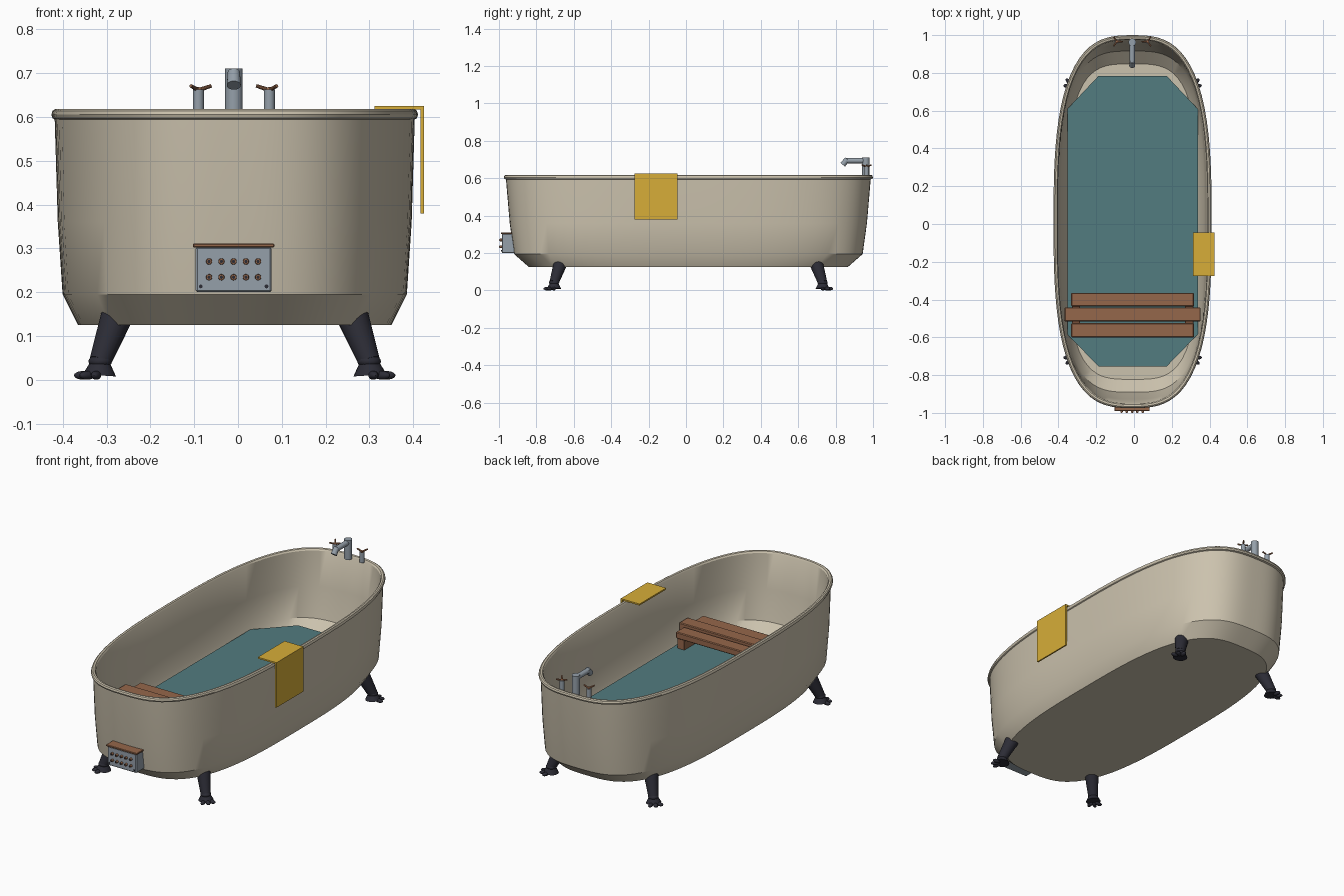
import bpy, bmesh, math
from mathutils import Vector, Matrix

if "Cube" in bpy.data.objects:
    bpy.data.objects.remove(bpy.data.objects["Cube"])

CX, CY = -0.0075, 0.0125  # centre of the tub


def mat(name, r, g, b):
    m = bpy.data.materials.new(name)
    m.diffuse_color = (r, g, b, 1)
    m.use_nodes = True
    m.node_tree.nodes["Principled BSDF"].inputs["Base Color"].default_value = m.diffuse_color
    return m


CREAM = mat("cream enamel", 0.60, 0.54, 0.42)
WATER = mat("teal water", 0.085, 0.2, 0.215)
WOOD = mat("brown wood", 0.30, 0.135, 0.07)
GOLD = mat("gold towel", 0.68, 0.42, 0.04)
METAL = mat("grey metal", 0.30, 0.35, 0.40)
IRON = mat("dark iron", 0.025, 0.025, 0.036)


def finish(bm, name, material, angle=35):
    bmesh.ops.recalc_face_normals(bm, faces=bm.faces)
    me = bpy.data.meshes.new(name)
    bm.to_mesh(me)
    bm.free()
    for p in me.polygons:
        p.use_smooth = True
    me.set_sharp_from_angle(angle=math.radians(angle))
    me.materials.append(material)
    ob = bpy.data.objects.new(name, me)
    bpy.context.collection.objects.link(ob)
    return ob


def add_box(bm, lo, hi, bevel=0.0):
    lo, hi = Vector(lo), Vector(hi)
    m = Matrix.Translation((lo + hi) / 2) @ Matrix.Diagonal((*(hi - lo), 1))
    vs = bmesh.ops.create_cube(bm, size=1, matrix=m)["verts"]
    if bevel:
        es = {e for v in vs for e in v.link_edges}
        bmesh.ops.bevel(bm, geom=list(es), offset=bevel, segments=1, affect='EDGES')


def box(name, lo, hi, material, bevel=0.0):
    bm = bmesh.new()
    add_box(bm, lo, hi, bevel)
    return finish(bm, name, material, 25)


def add_rod(bm, a, b, r1, r2, seg=20):
    a, b = Vector(a), Vector(b)
    d = b - a
    m = Matrix.Translation((a + b) / 2) @ d.to_track_quat('Z', 'Y').to_matrix().to_4x4()
    bmesh.ops.create_cone(bm, cap_ends=True, segments=seg, radius1=r1, radius2=r2,
                          depth=d.length, matrix=m)


def add_ball(bm, c, size, turn=0.0):
    m = Matrix.Translation(c) @ Matrix.Rotation(turn, 4, 'Z') @ Matrix.Diagonal((*size, 1))
    bmesh.ops.create_uvsphere(bm, u_segments=16, v_segments=10, radius=1, matrix=m)


# Tub shell: superellipse rings lofted up the outside, over the rim, down the inside
def ring(bm, a, b, z, n, seg=96):
    out = []
    for i in range(seg):
        t = 2 * math.pi * i / seg
        c, s = math.cos(t), math.sin(t)
        r = (abs(c) ** n + abs(s) ** n) ** (-1 / n)
        out.append(bm.verts.new((CX + a * r * c, CY + b * r * s, z)))
    return out


PROFILE = [
    (0.358, 0.852, 0.125, 3.1), (0.393, 0.932, 0.195, 3.1), (0.404, 0.955, 0.36, 3.0),
    (0.411, 0.975, 0.594, 2.9), (0.416, 0.984, 0.597, 2.9), (0.4185, 0.987, 0.605, 2.9),
    (0.416, 0.984, 0.614, 2.9), (0.410, 0.978, 0.618, 2.9), (0.401, 0.968, 0.616, 2.9),
    (0.396, 0.962, 0.608, 2.9), (0.389, 0.940, 0.42, 3.1), (0.378, 0.903, 0.26, 3.3),
    (0.345, 0.835, 0.20, 3.5),
]
bm = bmesh.new()
rings = [ring(bm, *p) for p in PROFILE]
for lo, hi in zip(rings, rings[1:]):
    for i in range(len(lo)):
        j = (i + 1) % len(lo)
        bm.faces.new((lo[i], lo[j], hi[j], hi[i]))
bm.faces.new(rings[0])
bm.faces.new(rings[-1])
finish(bm, "tub_shell", CREAM, 32)

# Water: flat octagonal sheet
bm = bmesh.new()
pts = [(0.345, 0.597), (0.18, 0.772), (-0.18, 0.772), (-0.345, 0.597),
       (-0.345, -0.597), (-0.18, -0.767), (0.18, -0.767), (0.345, -0.597)]
low = bm.faces.new([bm.verts.new((CX + x, CY + y, 0.25)) for x, y in pts])
top = bmesh.ops.extrude_face_region(bm, geom=[low])["geom"]
bmesh.ops.translate(bm, vec=(0, 0, 0.01), verts=[v for v in top if isinstance(v, bmesh.types.BMVert)])
finish(bm, "water", WATER)

# Bath seat: three slats on two end blocks
for name, y0, y1, hw, z0, z1 in (("seat_slat_back", -0.436, -0.364, 0.325, 0.315, 0.35),
                                 ("seat_slat_middle", -0.516, -0.442, 0.36, 0.32, 0.362),
                                 ("seat_slat_front", -0.600, -0.525, 0.325, 0.315, 0.35)):
    box(name, (CX - hw, y0, z0), (CX + hw, y1, z1), WOOD, 0.004)
for s, side in ((-1, "left"), (1, "right")):
    x = CX + s * 0.30
    box("seat_block_" + side, (x - 0.022, -0.59, 0.21), (x + 0.022, -0.372, 0.325), WOOD, 0.003)

# Towel: flat on the rim and hanging outside
box("towel_top", (0.312, -0.275, 0.617), (0.425, -0.045, 0.625), GOLD)
box("towel_drop", (0.417, -0.275, 0.38), (0.425, -0.045, 0.6245), GOLD)

# Claw feet
for sx in (-1, 1):
    for sy in (-1, 1):
        def P(x, y, z):
            return (CX + sx * x, CY + sy * y, z)
        bm = bmesh.new()
        add_rod(bm, P(0.307, 0.718, 0.042), P(0.268, 0.683, 0.148), 0.025, 0.037)
        add_ball(bm, P(0.307, 0.718, 0.042), (0.027, 0.027, 0.016))
        add_rod(bm, P(0.309, 0.718, 0.010), P(0.307, 0.718, 0.040), 0.038, 0.022)
        for k in (-1, 0, 1):
            t = math.radians(40 + 38 * k)
            c = P(0.309 + 0.036 * math.cos(t), 0.718 + 0.036 * math.sin(t), 0.010)
            add_ball(bm, c, (0.022, 0.011, 0.010), math.atan2(sy * math.sin(t), sx * math.cos(t)))
        finish(bm, "foot_%s_%s" % ("front" if sy < 0 else "back", "left" if sx < 0 else "right"), IRON)

# Faucet: column, spout and nozzle
fx = CX - 0.002
bm = bmesh.new()
add_rod(bm, (fx, 0.962, 0.605), (fx, 0.962, 0.71), 0.02, 0.02, 24)
add_rod(bm, (fx, 0.962, 0.694), (fx, 0.852, 0.694), 0.014, 0.014)
add_rod(bm, (fx, 0.862, 0.702), (fx, 0.838, 0.672), 0.014, 0.016)
finish(bm, "faucet", METAL)

# Tap stems with three-armed wooden handles
for s, side in ((-1, "left"), (1, "right")):
    x, y = fx + s * 0.081, 0.966
    bm = bmesh.new()
    add_rod(bm, (x, y, 0.605), (x, y, 0.662), 0.0125, 0.0125)
    finish(bm, "tap_stem_" + side, METAL)
    bm = bmesh.new()
    add_ball(bm, (x, y, 0.662), (0.009, 0.009, 0.006))
    for deg in (55, 180, 305):
        t = math.radians(deg)
        add_rod(bm, (x, y, 0.661),
                (x + s * 0.03 * math.cos(t), y + 0.03 * math.sin(t), 0.671), 0.005, 0.004, 10)
    finish(bm, "tap_handle_" + side, WOOD)

# Control panel on the front end, with cap, studs and screws
px = CX - 0.0025
box("panel_body", (px - 0.087, -0.985, 0.20), (px + 0.087, -0.90, 0.303), METAL, 0.004)
box("panel_cap", (px - 0.093, -0.990, 0.302), (px + 0.093, -0.93, 0.311), WOOD, 0.002)
studs, cores = bmesh.new(), bmesh.new()
for i in range(-2, 3):
    for z in (0.234, 0.27):
        x = px + i * 0.028
        add_rod(studs, (x, -0.98, z), (x, -0.997, z), 0.0075, 0.0065, 14)
        add_rod(cores, (x, -0.99, z), (x, -0.9995, z), 0.0038, 0.0038, 10)
for s in (-1, 1):
    add_rod(cores, (px + s * 0.075, -0.98, 0.213), (px + s * 0.075, -0.988, 0.213), 0.0045, 0.0045, 10)
finish(studs, "panel_studs", WOOD)
finish(cores, "panel_stud_cores_and_screws", IRON)
